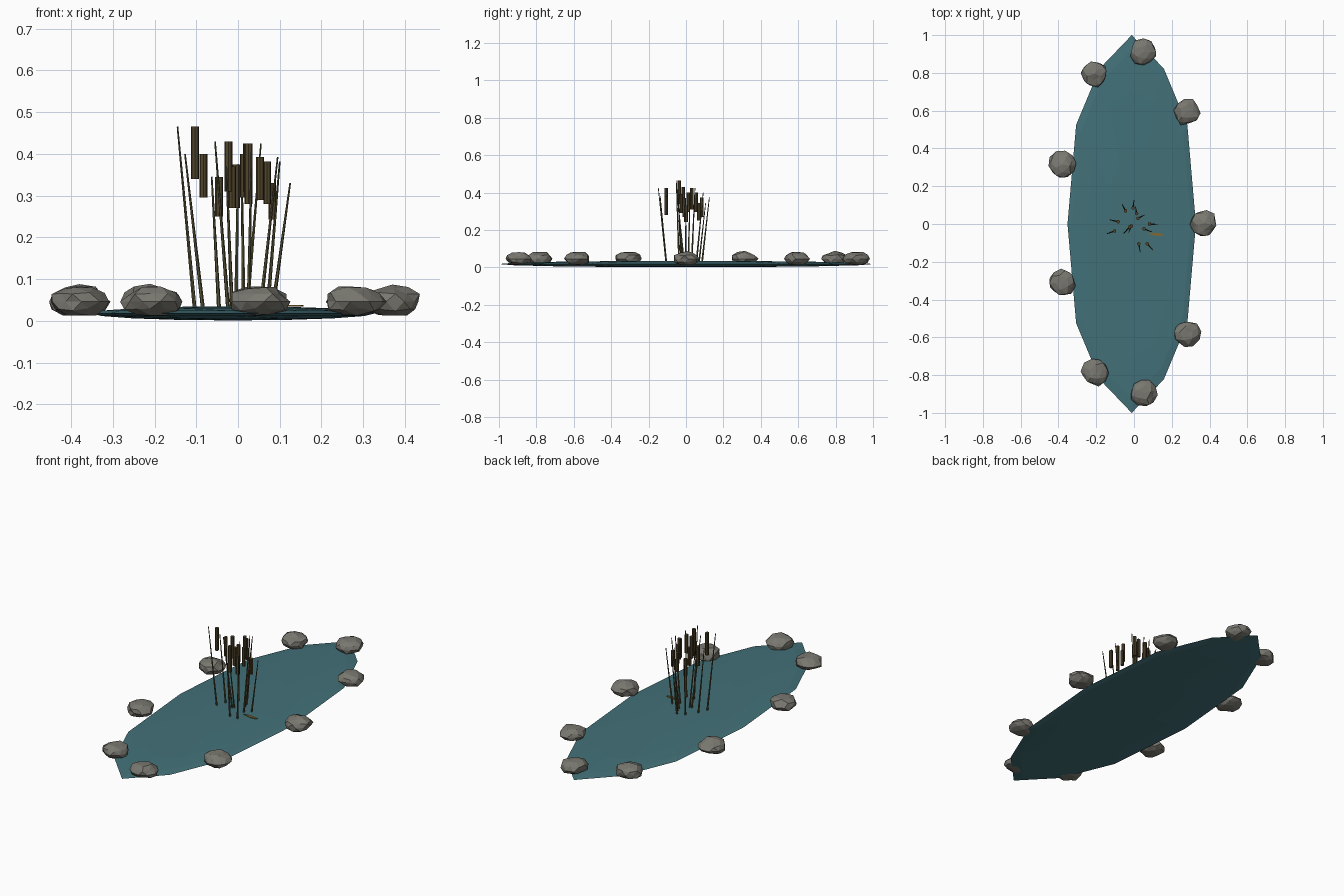
import bpy, bmesh, math, random
from mathutils import Vector, Matrix

if "Cube" in bpy.data.objects:
    bpy.data.objects.remove(bpy.data.objects["Cube"])

random.seed(4)


def material(name, rgb):
    m = bpy.data.materials.new(name)
    m.diffuse_color = (*rgb, 1)
    m.use_nodes = True
    m.node_tree.nodes["Principled BSDF"].inputs["Base Color"].default_value = m.diffuse_color
    return m


WATER = material("pond teal", (0.055, 0.165, 0.19))
STONE = material("stone grey", (0.19, 0.185, 0.16))
STEM = material("reed olive", (0.10, 0.09, 0.04))
HEAD = material("cattail brown", (0.085, 0.06, 0.025))
LEAF = material("fallen gold", (0.22, 0.14, 0.035))


def finish(bm, name, mat):
    bmesh.ops.recalc_face_normals(bm, faces=bm.faces)
    me = bpy.data.meshes.new(name)
    bm.to_mesh(me)
    bm.free()
    me.materials.append(mat)
    ob = bpy.data.objects.new(name, me)
    bpy.context.collection.objects.link(ob)
    return ob


def rod(name, a, b, r1, r2, sides, mat):
    # Tapered cylinder running from a to b
    a, b = Vector(a), Vector(b)
    bm = bmesh.new()
    bmesh.ops.create_cone(bm, cap_ends=True, segments=sides, radius1=r1,
                          radius2=r2, depth=(b - a).length)
    rot = (b - a).to_track_quat('Z', 'Y').to_matrix().to_4x4()
    bm.transform(Matrix.Translation((a + b) / 2) @ rot)
    return finish(bm, name, mat)


# Water: a very flat twelve-sided lens
bm = bmesh.new()
bmesh.ops.create_uvsphere(bm, u_segments=12, v_segments=8, radius=1)
bm.transform(Matrix.Translation((-0.012, 0, 0.018)) @ Matrix.Diagonal((0.34, 1, 0.017, 1)))
for v in bm.verts:
    if abs(v.co.y) > 0.7:
        v.co.y *= 0.95 if abs(v.co.x + 0.012) > 0.12 else 1
    elif abs(v.co.y) > 0.45:
        v.co.y *= 1.05
finish(bm, "pond_water", WATER)

# Stones around the bank: jittered, flattened icospheres with flat bases
STONES = [(0.05, 0.91), (-0.21, 0.795), (0.28, 0.595), (-0.38, 0.315), (0.37, 0.005),
          (-0.38, -0.31), (0.28, -0.58), (-0.205, -0.785), (0.05, -0.895)]
for i, (x, y) in enumerate(STONES):
    bm = bmesh.new()
    bmesh.ops.create_icosphere(bm, subdivisions=2, radius=1)
    for v in bm.verts:
        v.co *= random.uniform(0.87, 1.1)
        v.co.z = max(v.co.z, -0.85)
    turn = Matrix.Rotation(random.uniform(0, math.tau), 4, 'Z')
    bm.transform(Matrix.Translation((x, y, 0.046)) @ turn @ Matrix.Diagonal((0.071, 0.071, 0.039, 1)))
    finish(bm, f"bank_stone_{i + 1}", STONE)

# Cattails: base x, y / tip x, y / head bottom, head top
REEDS = [(-0.103, -0.037, -0.145, -0.052, 0.34, 0.465),
         (-0.083, 0.012, -0.127, 0.022, 0.295, 0.40),
         (-0.045, 0.069, -0.063, 0.105, 0.25, 0.345),
         (-0.023, -0.015, -0.055, -0.05, 0.31, 0.43),
         (-0.014, -0.01, -0.028, -0.045, 0.27, 0.37),
         (-0.005, 0.085, 0.0, 0.125, 0.27, 0.375),
         (0.014, 0.055, 0.008, 0.092, 0.295, 0.40),
         (0.021, 0.03, 0.055, 0.048, 0.31, 0.425),
         (0.025, -0.105, 0.033, -0.148, 0.28, 0.425),
         (0.053, -0.026, 0.095, -0.042, 0.29, 0.392),
         (0.07, -0.105, 0.10, -0.138, 0.28, 0.382),
         (0.082, 0.0, 0.125, -0.002, 0.243, 0.33)]
for i, (x, y, tx, ty, low, top) in enumerate(REEDS):
    rod(f"reed_stem_{i + 1}", (x, y, 0.02), (tx, ty, top), 0.005, 0.002, 6, STEM)
    rod(f"cattail_head_{i + 1}", (x, y, low), (x, y, top), 0.0095, 0.0095, 8, HEAD)

# Fallen blade lying on the water
bm = bmesh.new()
outline = [(-0.042, 0.004), (0, -0.008), (0.038, -0.007), (0.044, 0.002), (0.015, 0.007), (-0.02, 0.009)]
bm.faces.new([bm.verts.new((0.113 + x, -0.055 + y, 0.034)) for x, y in outline])
low = bmesh.ops.extrude_face_region(bm, geom=bm.faces[:])
bmesh.ops.translate(bm, vec=(0, 0, 0.004), verts=[g for g in low["geom"] if isinstance(g, bmesh.types.BMVert)])
finish(bm, "fallen_blade", LEAF)
